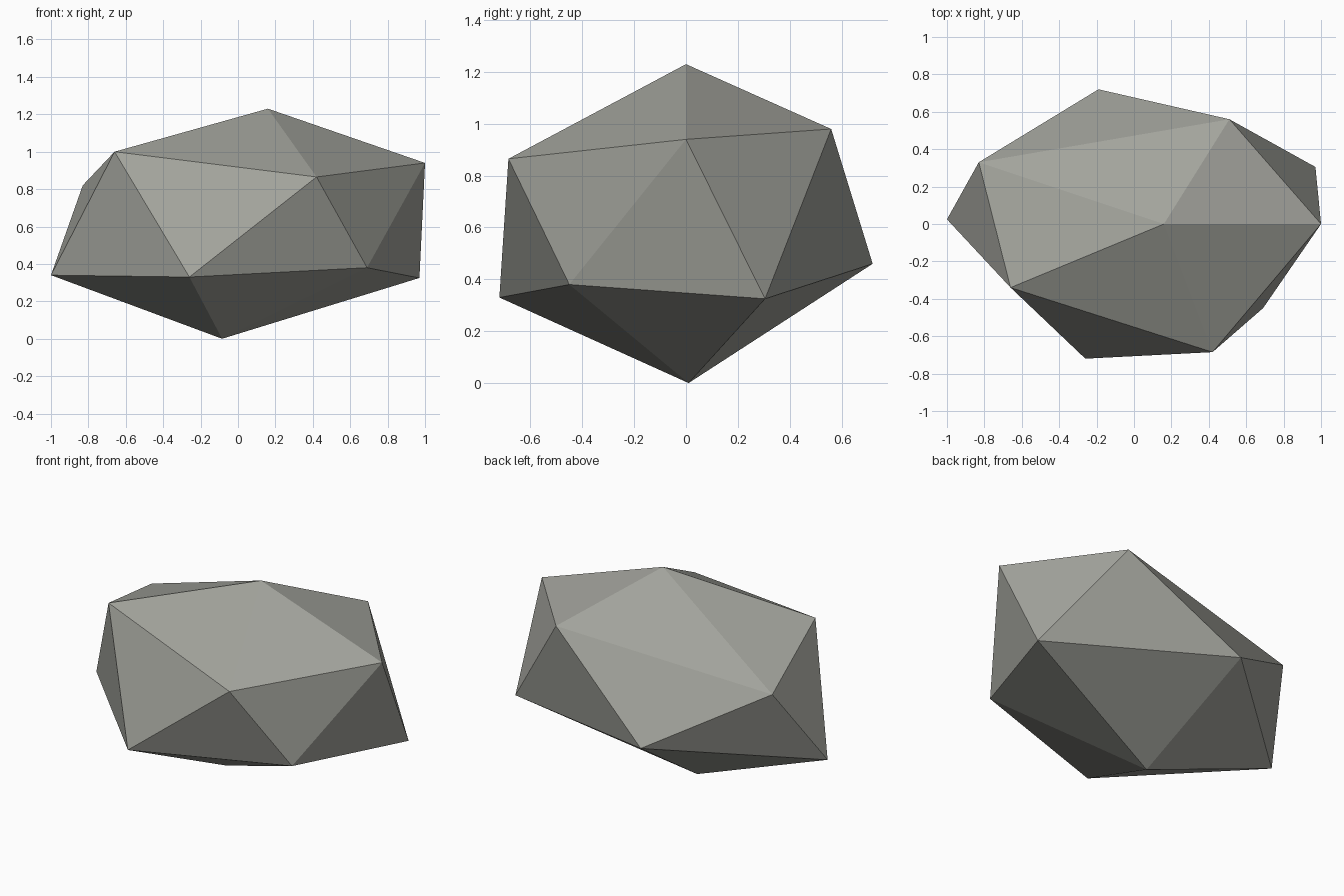
import bpy
import bmesh

cube = bpy.data.objects.get("Cube")
if cube:
    bpy.data.objects.remove(cube, do_unlink=True)

# Stone colour
stone = bpy.data.materials.new("warm_grey_stone")
stone.use_nodes = True
colour = (0.36, 0.365, 0.33, 1.0)
stone.diffuse_color = colour
shader = stone.node_tree.nodes["Principled BSDF"]
shader.inputs["Base Color"].default_value = colour
shader.inputs["Roughness"].default_value = 0.9

# Irregular rock: two staggered rings of five corners between two tips
crown = (0.16, 0.0, 1.23)
upper_ring = [(-0.66, -0.34, 1.0), (0.42, -0.685, 0.865), (1.0, 0.0, 0.94),
              (0.51, 0.56, 0.98), (-0.83, 0.33, 0.82)]
lower_ring = [(-0.26, -0.72, 0.33), (0.69, -0.45, 0.38), (0.97, 0.305, 0.325),
              (-0.19, 0.72, 0.46), (-1.0, 0.025, 0.34)]
base = (-0.085, 0.01, 0.0)

bm = bmesh.new()
top = bm.verts.new(crown)
bottom = bm.verts.new(base)
upper = [bm.verts.new(p) for p in upper_ring]
lower = [bm.verts.new(p) for p in lower_ring]
for i in range(5):
    j = (i + 1) % 5
    bm.faces.new((top, upper[i], upper[j]))
    bm.faces.new((upper[i], lower[i], upper[j]))
    bm.faces.new((lower[i], lower[j], upper[j]))
    bm.faces.new((bottom, lower[j], lower[i]))
bmesh.ops.recalc_face_normals(bm, faces=bm.faces[:])

mesh = bpy.data.meshes.new("rock")
bm.to_mesh(mesh)
bm.free()
mesh.materials.append(stone)
rock = bpy.data.objects.new("rock", mesh)
bpy.context.collection.objects.link(rock)
